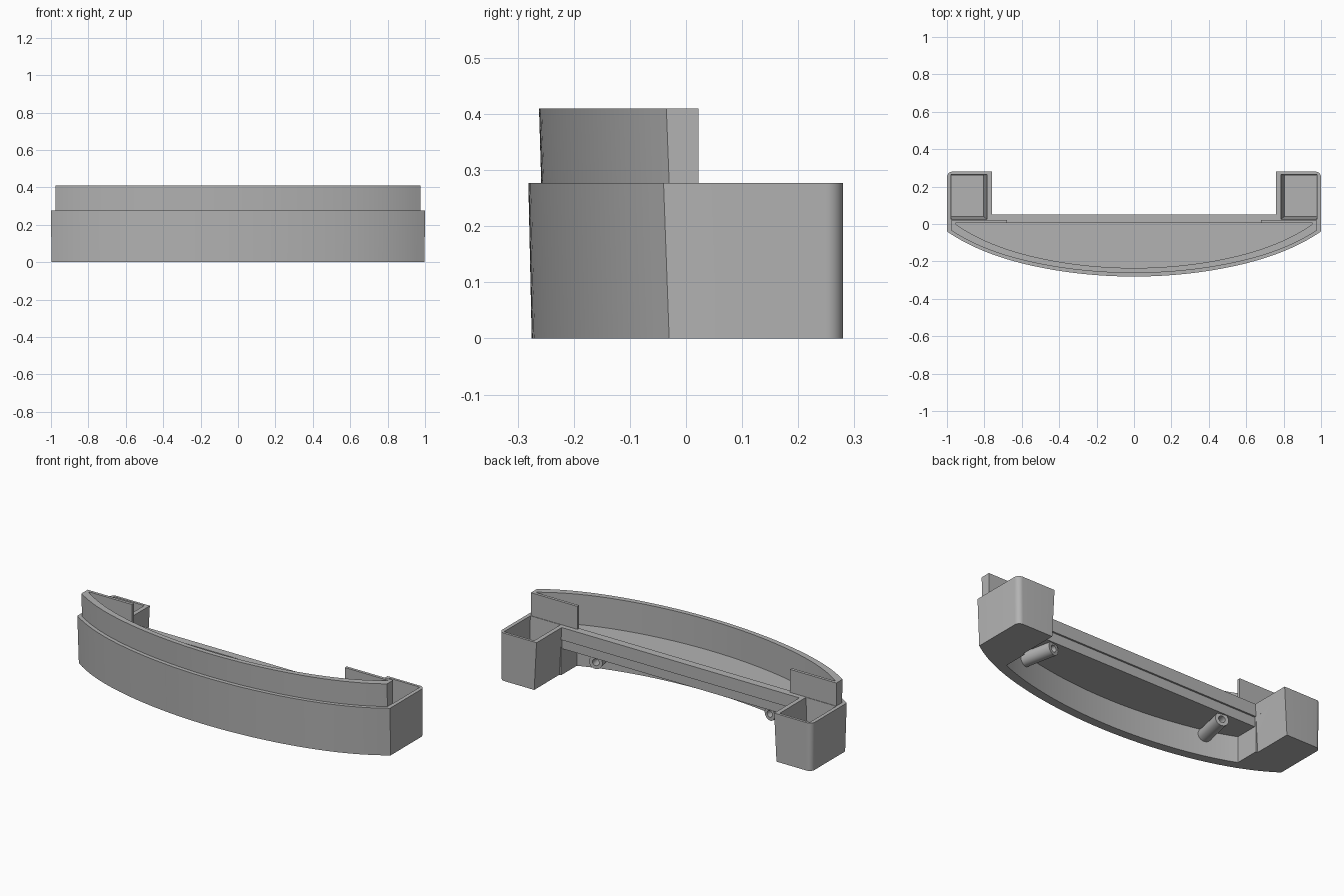
import bpy, bmesh, math
from mathutils import Vector

if "Cube" in bpy.data.objects:
    bpy.data.objects.remove(bpy.data.objects["Cube"])

grey = bpy.data.materials.new("plain grey")
grey.diffuse_color = (0.45, 0.45, 0.45, 1)
grey.use_nodes = True
grey.node_tree.nodes["Principled BSDF"].inputs["Base Color"].default_value = grey.diffuse_color


def prism(name, low, high, z0, z1):
    """Solid between two matching outlines."""
    bm = bmesh.new()
    a = [bm.verts.new((x, y, z0)) for x, y in low]
    b = [bm.verts.new((x, y, z1)) for x, y in high]
    n = len(a)
    bm.faces.new(a[::-1])
    bm.faces.new(b)
    for i in range(n):
        bm.faces.new((a[i], a[(i + 1) % n], b[(i + 1) % n], b[i]))
    bmesh.ops.recalc_face_normals(bm, faces=bm.faces)
    me = bpy.data.meshes.new(name)
    bm.to_mesh(me)
    bm.free()
    me.materials.append(grey)
    ob = bpy.data.objects.new(name, me)
    bpy.context.collection.objects.link(ob)
    return ob


def block(name, x0, x1, y0, y1, z0, z1):
    r = [(x0, y0), (x1, y0), (x1, y1), (x0, y1)]
    return prism(name, r, r, z0, z1)


def tube(name, p, q, r):
    p, q = Vector(p), Vector(q)
    bpy.ops.mesh.primitive_cylinder_add(vertices=32, radius=r, depth=(q - p).length,
                                        location=(p + q) / 2)
    ob = bpy.context.object
    ob.name = name
    ob.rotation_euler = (q - p).to_track_quat('Z', 'Y').to_euler()
    ob.data.materials.append(grey)
    return ob


def cut(ob, *cutters):
    bpy.context.view_layer.objects.active = ob
    for c in cutters:
        m = ob.modifiers.new("cut", 'BOOLEAN')
        m.operation, m.solver, m.object = 'DIFFERENCE', 'EXACT', c
        bpy.ops.object.modifier_apply(modifier=m.name)
        bpy.data.objects.remove(c)


def smooth(ob):
    bpy.ops.object.select_all(action='DESELECT')
    ob.select_set(True)
    bpy.context.view_layer.objects.active = ob
    bpy.ops.object.shade_smooth_by_angle(angle=math.radians(25))


def bow(w, mid, end, limit=1.0, n=48):
    """Bowed front edge, left to right."""
    pts = []
    for i in range(n + 1):
        t = limit * (2 * i / n - 1)
        pts.append((w * t, mid + (end - mid) * (0.79 * t ** 2 + 0.21 * t ** 6)))
    return pts


def mirror_x(pts):
    return [(-x, y) for x, y in reversed(pts)]


def u_outline(w, mid, end, inner):
    """Bowed front, rounded rear corners and a notch between the two end boxes."""
    r, back = 0.03, 0.28
    right = [(w - r + r * math.cos(a), back - r + r * math.sin(a))
             for a in [math.pi / 2 * k / 8 for k in range(9)]]
    right += [(inner, back), (inner, 0.05)]
    return bow(w, mid, end) + right + mirror_x(right)


# Main body
body = prism("main_body", u_outline(0.997, -0.275, -0.03, 0.775),
             u_outline(1.0, -0.281, -0.04, 0.76), 0, 0.277)

# Open end boxes
for s in (-1, 1):
    low = [(s * 0.805, 0.04), (s * 0.975, 0.04), (s * 0.975, 0.26), (s * 0.805, 0.26)]
    top = [(s * 0.785, 0.025), (s * 0.978, 0.025), (s * 0.978, 0.265), (s * 0.785, 0.265)]
    cut(body, prism("box_cutter", low, top, 0.025, 0.278))

# Recess over the deck
inner = bow(0.955, -0.235, 0.0) + [(0.955, 0.005), (-0.955, 0.005)]
cut(body, prism("deck_cutter", inner, inner, 0.235, 0.4))

# Hollow underside, open to the rear, and a step below the rear lip
under = bow(0.955, -0.225, 0.01, 0.8) + [(0.764, 0.1), (-0.764, 0.1)]
cut(body, prism("underside_cutter", under, under, -0.1, 0.15),
    block("step_cutter", -0.764, 0.764, 0.04, 0.1, 0.1, 0.205))
smooth(body)

# Raised thin wall with short returns at both ends
outer_low = bow(0.977, -0.258, -0.03) + [(0.977, 0.022), (-0.977, 0.022)]
outer_top = bow(0.977, -0.262, -0.035) + [(0.977, 0.022), (-0.977, 0.022)]
rim = prism("raised_wall", outer_low, outer_top, 0.277, 0.41)
cut(rim, prism("rim_cutter", inner, inner, 0.2, 0.5),
    block("gap_cutter", -0.68, 0.68, -0.01, 0.1, 0.2, 0.5))
smooth(rim)

# Screw posts under the deck
for s, side in ((-1, "left"), (1, "right")):
    root, tip = Vector((s * 0.60, -0.18, 0.122)), Vector((s * 0.556, 0.03, 0.122))
    post = tube(side + "_screw_post", root, tip, 0.038)
    d = (tip - root).normalized()
    cut(post, tube("hole_cutter", tip - d * 0.12, tip + d * 0.05, 0.019))
    smooth(post)
